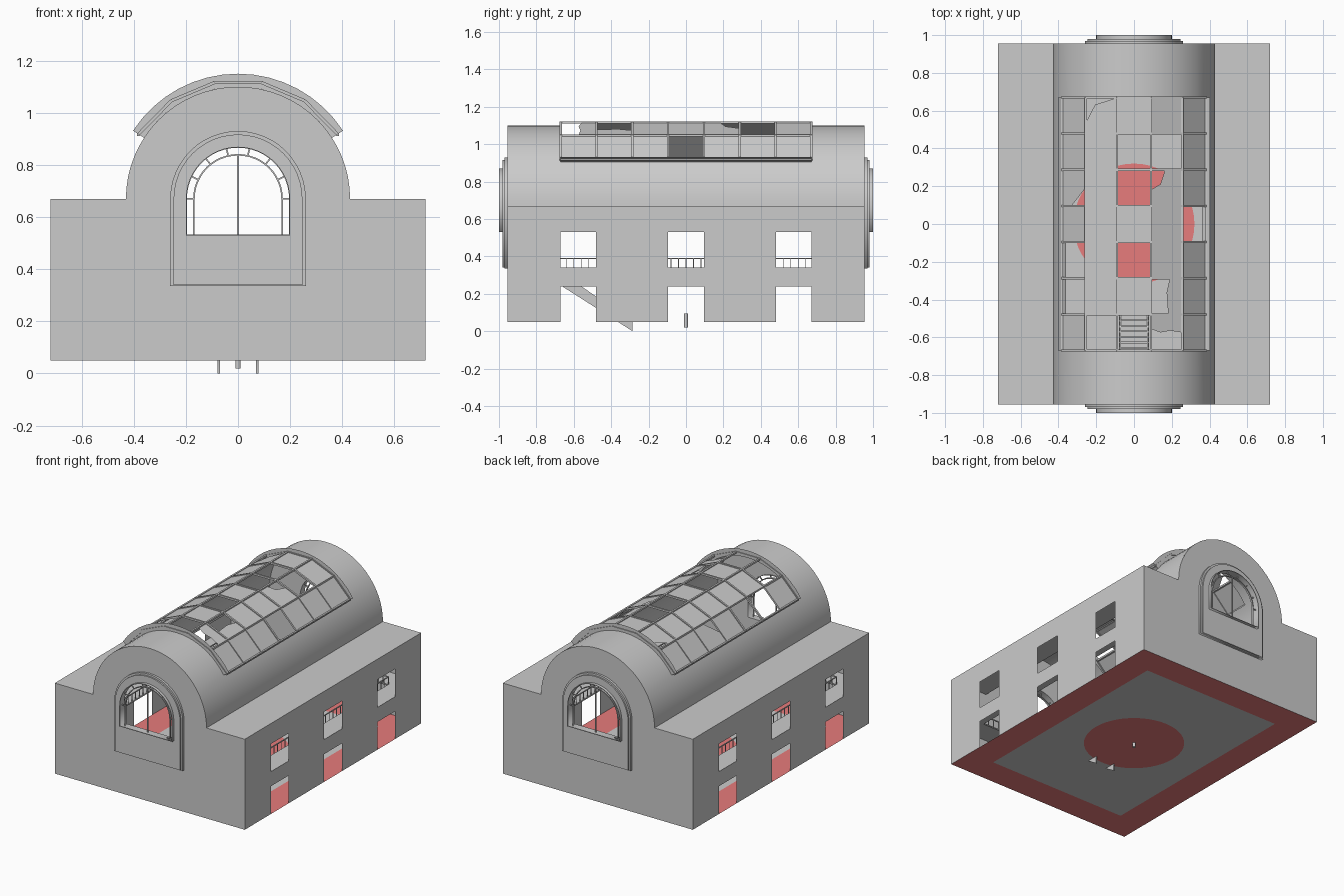
import bpy, bmesh
from math import cos, sin, pi, radians
from mathutils import Matrix, Vector, Euler

if "Cube" in bpy.data.objects:
    bpy.data.objects.remove(bpy.data.objects["Cube"])

PLANES = {'xy': (0, 0, 0), 'xz': (pi / 2, 0, 0), 'yz': (pi / 2, 0, pi / 2)}
SPRING = 0.67          # height where arches start


def material(name, col):
    m = bpy.data.materials.new(name)
    m.diffuse_color = (*col, 1)
    m.use_nodes = True
    m.node_tree.nodes["Principled BSDF"].inputs["Base Color"].default_value = m.diffuse_color
    return m


def add(name, mesh, mat=None):
    ob = bpy.data.objects.new(name, mesh)
    bpy.context.collection.objects.link(ob)
    if mat:
        mesh.materials.append(mat)
    return ob


def plate(name, loops, plane, offset, half=0.0, mat=None):
    """Flat outline with holes, laid on a plane and optionally thickened."""
    cu = bpy.data.curves.new(name, 'CURVE')
    cu.dimensions, cu.fill_mode, cu.extrude = '2D', 'BOTH', half
    for pts in loops:
        s = cu.splines.new('POLY')
        s.points.add(len(pts) - 1)
        for p, (u, v) in zip(s.points, pts):
            p.co = (u, v, 0, 1)
        s.use_cyclic_u = True
    tmp = bpy.data.objects.new("tmp", cu)
    bpy.context.collection.objects.link(tmp)
    dg = bpy.context.evaluated_depsgraph_get()
    me = bpy.data.meshes.new_from_object(tmp.evaluated_get(dg))
    bpy.data.objects.remove(tmp)
    bpy.data.curves.remove(cu)
    rot = Euler(PLANES[plane]).to_matrix().to_4x4()
    me.transform(Matrix.Translation(offset) @ rot)
    me.materials.clear()
    return add(name, me, mat)


def finish(name, bm, mat=None, smooth=False):
    me = bpy.data.meshes.new(name)
    for f in bm.faces:
        f.smooth = smooth
    bm.to_mesh(me)
    bm.free()
    return add(name, me, mat)


def bar(bm, a, b, t):
    a, b = Vector(a), Vector(b)
    d = b - a
    m = (Matrix.Translation((a + b) / 2) @ d.to_track_quat('Z', 'Y').to_matrix().to_4x4()
         @ Matrix.Diagonal((t, t, d.length, 1)))
    bmesh.ops.create_cube(bm, size=1, matrix=m)


def quad(bm, *pts):
    bm.faces.new([bm.verts.new(p) for p in pts])


def rect(u, v0, v1):
    return [(-u, v0), (u, v0), (u, v1), (-u, v1)]


def arc(r, a0=0, a1=180, n=24):
    return [(r * cos(radians(a0 + (a1 - a0) * i / n)),
             SPRING + r * sin(radians(a0 + (a1 - a0) * i / n))) for i in range(n + 1)]


def arch(r, zb):
    return [(r, zb)] + arc(r) + [(-r, zb)]


red = material("red_floor", (0.8, 0.2, 0.2))

# Floor: red border, grey field, red disc
disc = [(0.32 * cos(2 * pi * i / 48), 0.32 * sin(2 * pi * i / 48)) for i in range(48)]
inner = rect(0.53, -0.765, 0.765)
plate("floor_border", [rect(0.72, -0.955, 0.955), inner], 'xy', (0, 0, 0.05), mat=red)
plate("floor_field", [inner, disc], 'xy', (0, 0, 0.05))
plate("floor_disc", [disc], 'xy', (0, 0, 0.05), mat=red)

# Side walls with doors and windows, and the flat side roofs
ys = [-0.955, -0.67, -0.48, -0.097, 0.097, 0.48, 0.67, 0.955]
zs = [0.05, 0.24, 0.34, 0.53, SPRING]
bm = bmesh.new()
for x in (-0.72, 0.72):
    for i in range(7):
        for j in range(4):
            if i % 2 == 0 or j % 2 == 1:
                quad(bm, (x, ys[i], zs[j]), (x, ys[i + 1], zs[j]),
                     (x, ys[i + 1], zs[j + 1]), (x, ys[i], zs[j + 1]))
    xi = 0.43 if x > 0 else -0.43
    quad(bm, (x, -0.955, SPRING), (xi, -0.955, SPRING), (xi, 0.955, SPRING), (x, 0.955, SPRING))
bmesh.ops.remove_doubles(bm, verts=bm.verts, dist=1e-4)
bmesh.ops.recalc_face_normals(bm, faces=bm.faces)
finish("side_walls_and_roofs", bm)

# End walls with arched window surround
hole = arch(0.2, 0.53)
gable = [(-0.72, 0.05), (0.72, 0.05), (0.72, SPRING)] + arc(0.43, n=32) + [(-0.72, SPRING)]
for s, tag in ((-1, "front"), (1, "back")):
    plate(tag + "_wall", [gable, hole], 'xz', (0, s * 0.955, 0))
    plate(tag + "_surround_outer", [arch(0.26, 0.335), hole], 'xz', (0, s * 0.9625, 0), 0.0075)
    plate(tag + "_surround_inner", [arch(0.247, 0.34), hole], 'xz', (0, s * 0.975, 0), 0.005)
    plate(tag + "_window_frame", [hole, arch(0.196, 0.534)], 'xz', (0, s * 0.975, 0), 0.025)
    plate(tag + "_window_inner_arch", [arch(0.172, 0.534), arch(0.166, 0.534)], 'xz',
          (0, s * 0.975, 0), 0.006)
    bm = bmesh.new()
    y = s * 0.975
    bar(bm, (0, y, 0.53), (0, y, 0.842), 0.007)
    for k in range(8):
        a = pi * k / 7
        bar(bm, (0.168 * cos(a), y, SPRING + 0.168 * sin(a)),
            (0.199 * cos(a), y, SPRING + 0.199 * sin(a)), 0.006)
    finish(tag + "_window_bars", bm)

# Barrel vault, open under the skylight
angs = [33 * i / 6 for i in range(6)] + [33 + 114 * i / 20 for i in range(21)] \
    + [147 + 33 * i / 6 for i in range(1, 7)]
yv = [-0.955, -0.67, 0.67, 0.955]
bm = bmesh.new()
grid = [[bm.verts.new((0.43 * cos(radians(a)), y, SPRING + 0.43 * sin(radians(a)))) for y in yv]
        for a in angs]
for i in range(len(angs) - 1):
    for j in range(3):
        if j == 1 and 6 <= i < 26:
            continue
        bm.faces.new((grid[i][j], grid[i][j + 1], grid[i + 1][j + 1], grid[i + 1][j]))
bmesh.ops.reverse_faces(bm, faces=bm.faces)
bmesh.ops.recalc_face_normals(bm, faces=bm.faces)
finish("barrel_vault", bm, smooth=True)

# Skylight curb: end arches and long side strips
for s, tag in ((-1, "front"), (1, "back")):
    plate(tag + "_skylight_arch", [arc(0.48, 33, 147, 16) + arc(0.43, 147, 33, 20)],
          'xz', (0, s * 0.67, 0))
bm = bmesh.new()
for a in (33, 147):
    c, n = cos(radians(a)), sin(radians(a))
    quad(bm, *[(r * c, y, SPRING + r * n) for r, y in
               ((0.43, -0.67), (0.43, 0.67), (0.48, 0.67), (0.48, -0.67))])
finish("skylight_side_curbs", bm)

# Skylight glazing bars
prof = arc(0.455, 147, 33, 5)
rows = [-0.67 + 1.34 * i / 7 for i in range(8)]
bm = bmesh.new()
for x, z in prof:
    bar(bm, (x, -0.67, z), (x, 0.67, z), 0.012)
for y in rows:
    for (x0, z0), (x1, z1) in zip(prof, prof[1:]):
        bar(bm, (x0, y, z0), (x1, y, z1), 0.012)
finish("skylight_bars", bm)

# Skylight panes, some missing and some broken: (column, row)
missing = {(0, 1), (0, 2), (1, 0), (2, 0), (2, 2), (2, 4), (2, 5), (3, 5), (4, 3)}
# shard outlines in pane coordinates: u across, v along
low_corner = [(0, 0.15), (0.3, 0.25), (0.6, 0.15), (1, 0.25), (1, 1), (0, 1)]
side_bite = [(0, 0), (1, 0), (1, 1), (0.55, 1), (0.5, 0.6), (0.65, 0.25), (0, 0.1)]
corner_bite = [(0.45, 1), (0.4, 0.8), (0, 0.5), (0, 0), (1, 0), (1, 1)]
broken = {(3, 0): [(0, 0.6), (0.3, 0.5), (0.6, 0.55), (1, 0.5), (1, 1), (0, 1)],
          (3, 1): [(0.55, 0), (1, 0), (1, 1), (0.6, 1), (0.5, 0.6)],
          (3, 4): [(0, 0.45), (0, 0), (1, 0), (1, 1), (0.45, 1), (0.3, 0.6)],
          (0, 4): [(0.4, 0), (1, 0.5), (1, 1), (0, 1), (0, 0)],
          (1, 6): [(0, 0), (1, 0), (1, 1), (0.85, 0.95), (0.3, 0.8), (0, 0.3)]}
full = [(0, 0), (1, 0), (1, 1), (0, 1)]
bm = bmesh.new()
for c in range(5):
    (x0, z0), (x1, z1) = prof[c], prof[c + 1]
    for r in range(7):
        if (c, r) in missing:
            continue
        quad(bm, *[(x0 + (x1 - x0) * u, rows[r] + (rows[r + 1] - rows[r]) * v, z0 + (z1 - z0) * u)
                   for u, v in broken.get((c, r), full)])
finish("skylight_panes", bm)

# Gallery around the walls with railing
plate("gallery", [rect(0.718, -0.953, 0.953), rect(0.58, -0.8, 0.8)], 'xy', (0, 0, 0.333), 0.005)
bm = bmesh.new()
runs = [((-0.58, -0.8), (-0.58, 0.8)), ((0.58, -0.8), (0.58, 0.8)), ((-0.58, 0.8), (0.58, 0.8)),
        ((-0.58, -0.8), (-0.08, -0.8)), ((0.08, -0.8), (0.58, -0.8))]
for a, b in runs:
    a, b = Vector((*a, 0.338)), Vector((*b, 0.338))
    up = Vector((0, 0, 0.052))
    bar(bm, a + up, b + up, 0.006)
    n = round((b - a).length / 0.04)
    for i in range(n + 1):
        p = a.lerp(b, i / n)
        bar(bm, p, p + up, 0.004)
finish("gallery_railing", bm)

# Staircase down from the front gallery
side = [(-0.285, 0), (-0.285, 0.05), (-0.7, 0.338), (-0.8, 0.338), (-0.8, 0.328)]
for s, tag in ((-1, "left"), (1, "right")):
    plate(tag + "_stringer", [side], 'yz', (s * 0.074, 0, 0), 0.004)
bm = bmesh.new()
for i in range(14):
    t = (i + 1) / 15
    m = Matrix.Translation((0, -0.29 - 0.44 * t, 0.05 + 0.285 * t)) @ Matrix.Diagonal((0.16, 0.026, 0.006, 1))
    bmesh.ops.create_cube(bm, size=1, matrix=m)
finish("stair_treads", bm)

# Small post in the middle of the floor
bm = bmesh.new()
bmesh.ops.create_cone(bm, cap_ends=True, segments=12, radius1=0.01, radius2=0.01, depth=0.075,
                      matrix=Matrix.Translation((0, 0, 0.0575)))
finish("centre_post", bm)
